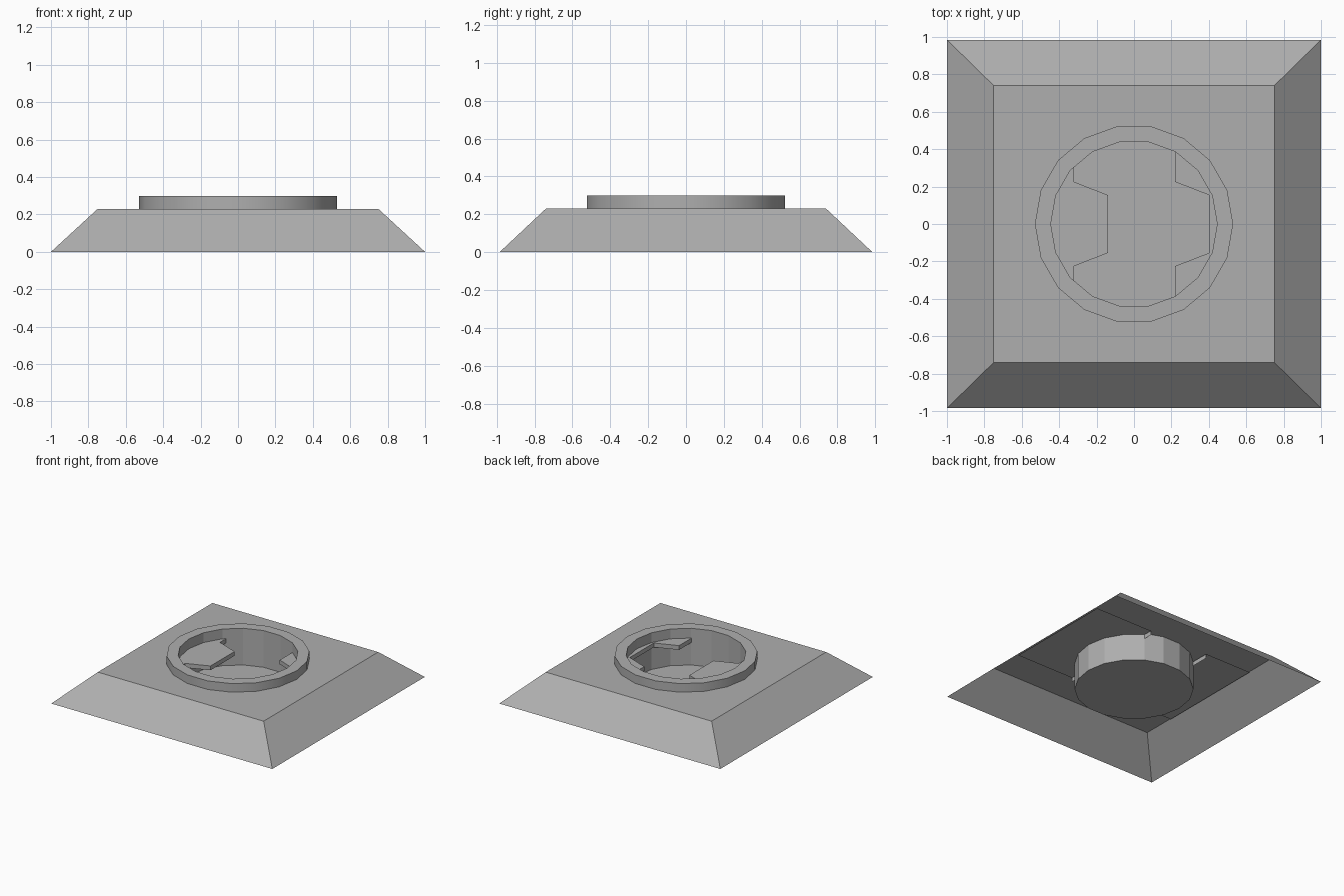
import bpy, bmesh
from math import cos, sin, tau

if "Cube" in bpy.data.objects:
    bpy.data.objects.remove(bpy.data.objects["Cube"])

SIDES = 18
R_OUT, R_IN = 0.53, 0.445
Z_TOP, Z_RIM = 0.23, 0.30

grey = bpy.data.materials.new("grey")
grey.diffuse_color = (0.43, 0.43, 0.43, 1)
grey.use_nodes = True
grey.node_tree.nodes["Principled BSDF"].inputs["Base Color"].default_value = grey.diffuse_color


def finish(name, bm):
    mesh = bpy.data.meshes.new(name)
    bm.to_mesh(mesh)
    bm.free()
    mesh.materials.append(grey)
    obj = bpy.data.objects.new(name, mesh)
    bpy.context.collection.objects.link(obj)
    return obj


def loop(bm, pts, z):
    return [bm.verts.new((x, y, z)) for x, y in pts]


def circle(r):
    return [(r * cos(tau * i / SIDES), r * sin(tau * i / SIDES)) for i in range(SIDES)]


def rect(hx, hy):
    return [(-hx, -hy), (hx, -hy), (hx, hy), (-hx, hy)]


def bridge(bm, a, b, smooth=False):
    n = len(a)
    for i in range(n):
        j = (i + 1) % n
        bm.faces.new((a[i], a[j], b[j], b[i])).smooth = smooth


# Housing: sloped open-bottomed shell, top plate with a round hole
bm = bmesh.new()
low = loop(bm, rect(1.0, 0.985), 0)
high = loop(bm, rect(0.75, 0.74), Z_TOP)
hole = loop(bm, circle(R_IN), Z_TOP)
bridge(bm, low, high)
edges = []
for ring in (high, hole):
    for i, v in enumerate(ring):
        w = ring[(i + 1) % len(ring)]
        edges.append(bm.edges.get((v, w)) or bm.edges.new((v, w)))
bmesh.ops.triangle_fill(bm, edges=edges, use_beauty=True, normal=(0, 0, 1))
bmesh.ops.dissolve_limit(bm, angle_limit=0.01, verts=bm.verts[:], edges=bm.edges[:])
finish("housing", bm)

# Well: raised rim (smooth outside), faceted inner wall and floor
bm = bmesh.new()
rings = [loop(bm, circle(r), z) for r, z in
         ((R_OUT, Z_TOP), (R_OUT, Z_RIM), (R_IN, Z_RIM), (R_IN, 0))]
for k in range(3):
    bridge(bm, rings[k], rings[k + 1], smooth=(k == 0))
bm.faces.new(rings[-1])
finish("rim_and_well", bm)


# Sliding doors: top sheet plus the interlocking edge, parted to either side
def door(name, edge_x, back_x):
    tip = edge_x + 0.18
    front = [(edge_x, -0.46), (edge_x, -0.225), (tip, -0.155),
             (tip, 0.155), (edge_x, 0.225), (edge_x, 0.46)]
    bm = bmesh.new()
    top, lip = loop(bm, front, 0.22), loop(bm, front, 0.185)
    for i in range(5):
        bm.faces.new((lip[i], lip[i + 1], top[i + 1], top[i]))
    back = loop(bm, [(back_x, 0.46), (back_x, -0.46)], 0.22)
    bm.faces.new(top + back)
    bmesh.ops.recalc_face_normals(bm, faces=bm.faces[:])
    finish(name, bm)


door("left_door", -0.32, -0.745)
door("right_door", 0.22, 0.745)
